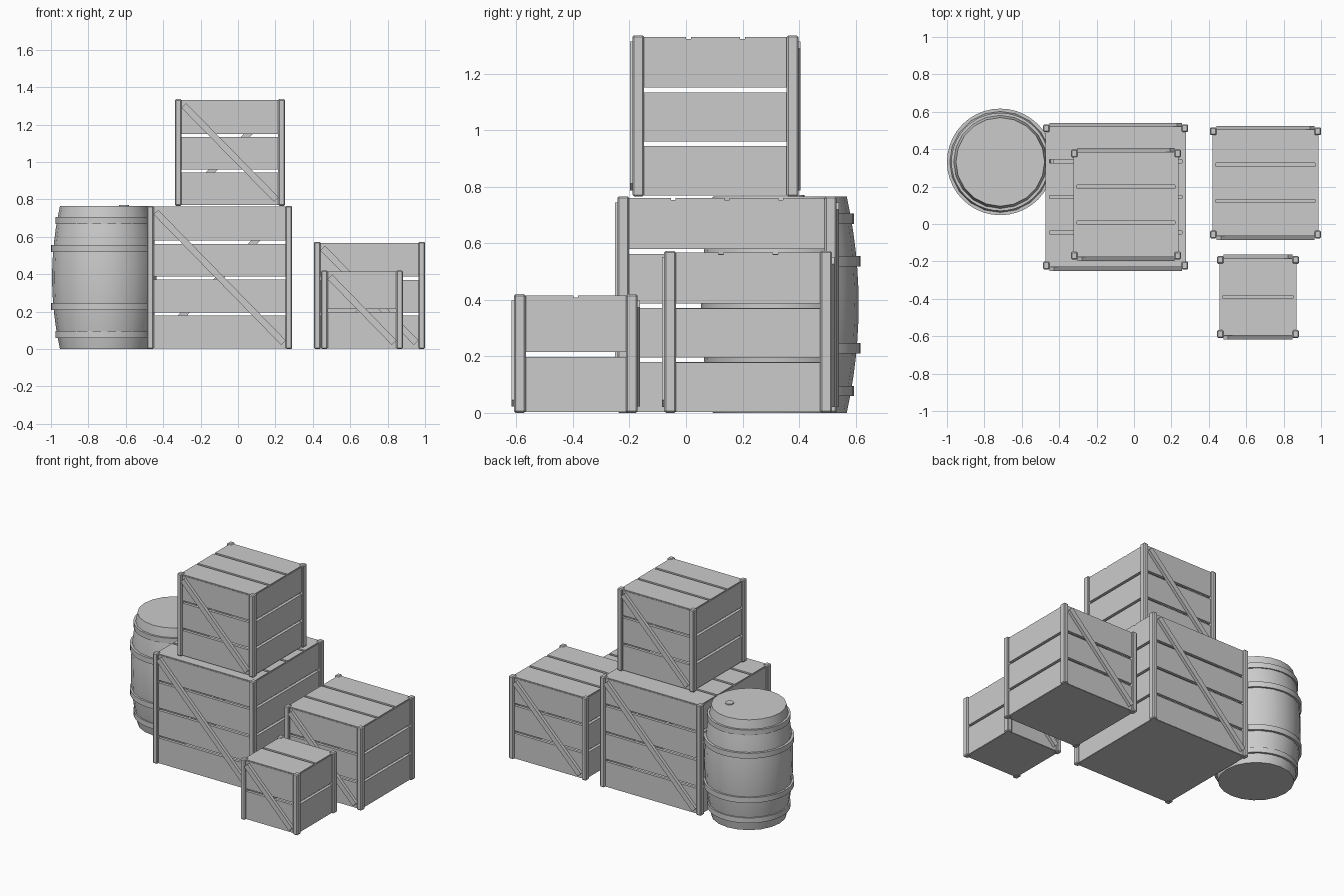
import bpy, bmesh, math
from mathutils import Matrix, Vector

if "Cube" in bpy.data.objects:
    bpy.data.objects.remove(bpy.data.objects["Cube"])

grey = bpy.data.materials.new("plain_grey")
grey.diffuse_color = (0.6, 0.6, 0.6, 1)
grey.use_nodes = True
grey.node_tree.nodes["Principled BSDF"].inputs["Base Color"].default_value = grey.diffuse_color


def finish(name, bm, loc=(0, 0, 0), smooth=False, bevel=0):
    bmesh.ops.recalc_face_normals(bm, faces=bm.faces)
    me = bpy.data.meshes.new(name)
    bm.to_mesh(me)
    bm.free()
    me.materials.append(grey)
    ob = bpy.data.objects.new(name, me)
    ob.location = loc
    bpy.context.collection.objects.link(ob)
    if bevel:
        mod = ob.modifiers.new("edge_bevel", "BEVEL")
        mod.width = bevel
        mod.segments = 1
    if smooth:
        bpy.ops.object.select_all(action="DESELECT")
        ob.select_set(True)
        bpy.context.view_layer.objects.active = ob
        bpy.ops.object.shade_smooth_by_angle(angle=math.radians(30))
    return ob


def box(bm, lo, hi, rot=None):
    lo, hi = Vector(lo), Vector(hi)
    m = Matrix.Translation((lo + hi) / 2)
    if rot:
        m = m @ rot
    bmesh.ops.create_cube(bm, size=1, matrix=m @ Matrix.Diagonal((*(hi - lo), 1)))


def slots(lo, hi, n, gap=0.017):
    """Start and end of n equal planks with gaps between them."""
    w = (hi - lo - gap * (n - 1)) / n
    return [(lo + i * (w + gap), lo + i * (w + gap) + w) for i in range(n)]


def crate(name, loc, h, height, n):
    f = h - 0.013          # outer face of the wall planks
    t = 0.02               # plank thickness
    # corner posts
    bm = bmesh.new()
    for sx in (-1, 1):
        for sy in (-1, 1):
            xs = sorted((sx * h, sx * (h - 0.036)))
            ys = sorted((sy * h, sy * (h - 0.042)))
            box(bm, (xs[0], ys[0], 0), (xs[1], ys[1], height))
    finish(name + "_posts", bm, loc, bevel=0.006)

    # wall planks on four sides
    bm = bmesh.new()
    for z0, z1 in slots(0.005, height - 0.012, n):
        for s in (-1, 1):
            a, b = sorted((s * f, s * (f - t)))
            box(bm, (a, -h + 0.03, z0), (b, h - 0.03, z1))
            box(bm, (-h + 0.025, a, z0), (h - 0.025, b, z1))
    finish(name + "_wall_planks", bm, loc)

    # lid planks and floor
    bm = bmesh.new()
    e = f - 0.003
    for y0, y1 in slots(-e, e, n):
        box(bm, (-e, y0, height - 0.025), (e, y1, height - 0.005))
    finish(name + "_lid_planks", bm, loc)
    bm = bmesh.new()
    box(bm, (-e, -e, 0.003), (e, e, 0.023))
    finish(name + "_floor", bm, loc)

    # diagonal braces on front and back
    bm = bmesh.new()
    dx, dz = h - 0.047, height / 2 - 0.034
    half = math.hypot(dx, dz)
    tilt = Matrix.Rotation(math.atan2(dz, dx), 4, "Y")
    for turn in (0, math.pi):
        part = bmesh.new()
        box(part, (-half, -h - 0.008, -0.0175), (half, -f + 0.002, 0.0175))
        m = (Matrix.Translation((0, 0, height / 2))
             @ Matrix.Rotation(turn, 4, "Z") @ tilt)
        bmesh.ops.transform(part, matrix=m, verts=part.verts)
        tmp = bpy.data.meshes.new("tmp")
        part.to_mesh(tmp)
        part.free()
        bm.from_mesh(tmp)
        bpy.data.meshes.remove(tmp)
    finish(name + "_braces", bm, loc)


crate("large_crate", (-0.098, 0.145, 0), 0.388, 0.766, 4)
crate("upper_crate", (-0.043, 0.104, 0.766), 0.294, 0.57, 3)
crate("right_crate", (0.703, 0.22, 0), 0.297, 0.573, 3)
crate("small_crate", (0.663, -0.39, 0), 0.219, 0.42, 2)


# barrel
BARREL = (-0.715, 0.332, 0)
TOP = 0.765


def lathe(bm, profile, n, closed):
    rings = []
    for r, z in profile:
        rings.append([bm.verts.new((r * math.cos(2 * math.pi * i / n),
                                    r * math.sin(2 * math.pi * i / n), z))
                      for i in range(n)])
    pairs = list(zip(rings, rings[1:]))
    if closed:
        pairs.append((rings[-1], rings[0]))
    else:
        bm.faces.new(rings[0])
        bm.faces.new(rings[-1])
    for a, b in pairs:
        for i in range(n):
            j = (i + 1) % n
            bm.faces.new((a[i], a[j], b[j], b[i]))


def radius(z):
    """Bulging side of the barrel."""
    u = (z - TOP / 2) / (TOP / 2)
    return 0.279 - 0.042 * u * u


bm = bmesh.new()
lathe(bm, [(radius(TOP * i / 12), TOP * i / 12) for i in range(13)], 20, False)
finish("barrel_body", bm, BARREL, smooth=True)

# metal hoops, mirrored top and bottom
bm = bmesh.new()
for z0, z1, out in ((0.06, 0.096, 0.262), (0.21, 0.247, 0.285)):
    for a, b in ((z0, z1), (TOP - z1, TOP - z0)):
        lathe(bm, [(out - 0.025, a), (out, a), (out, b), (out - 0.025, b)], 40, True)
finish("barrel_hoops", bm, BARREL, smooth=True)

# bung on the lid
bm = bmesh.new()
lathe(bm, [(0.027, TOP - 0.01), (0.027, TOP + 0.006)], 16, False)
finish("barrel_bung", bm, (BARREL[0] + 0.106, BARREL[1] + 0.06, 0), smooth=True)
